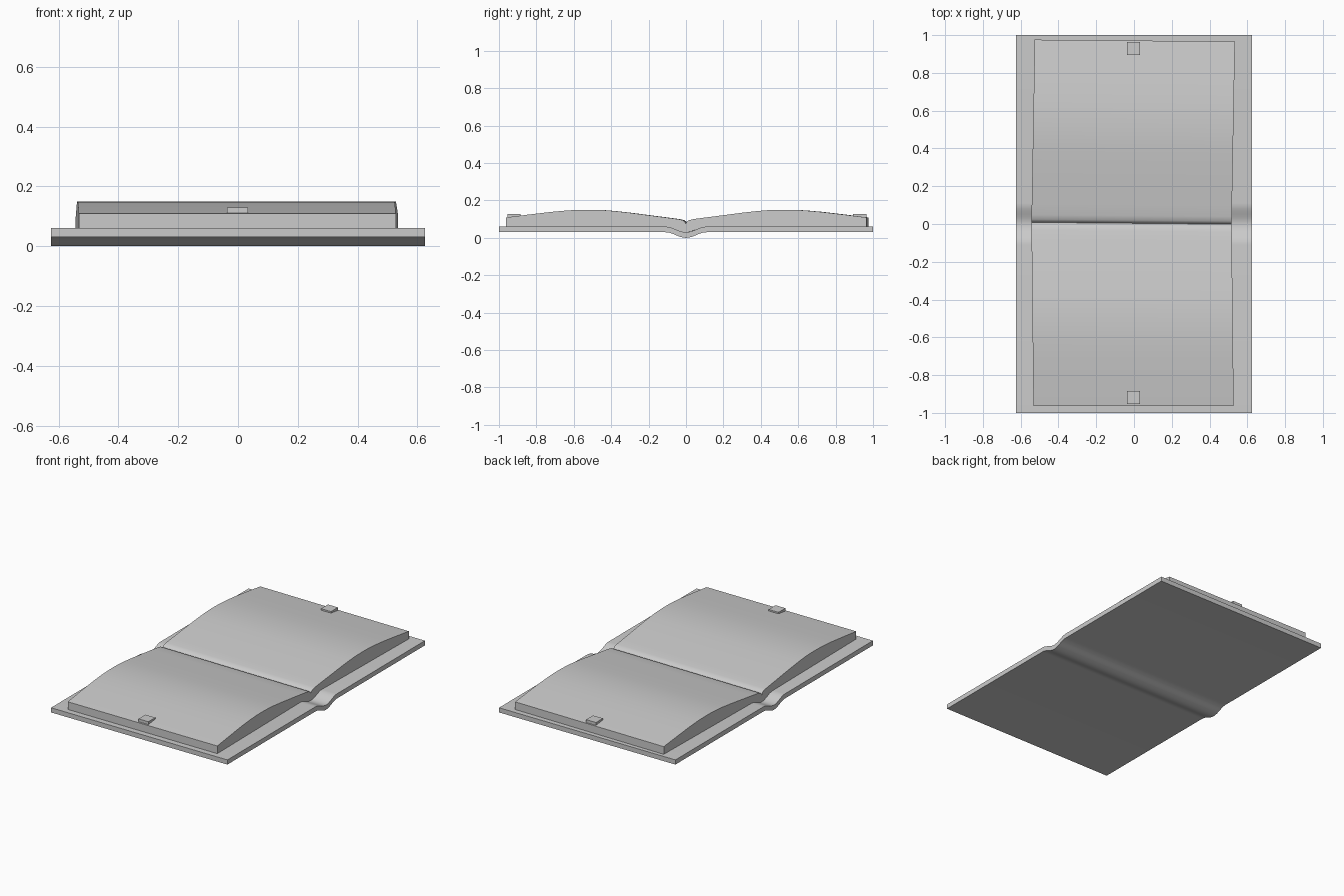
import bpy, bmesh, math

if "Cube" in bpy.data.objects:
    bpy.data.objects.remove(bpy.data.objects["Cube"])


def finish(obj, smooth=True):
    bpy.ops.object.select_all(action='DESELECT')
    obj.select_set(True)
    bpy.context.view_layer.objects.active = obj
    if smooth:
        bpy.ops.object.shade_smooth_by_angle(angle=math.radians(28))


def extrude_profile(name, profile, half_width, warp=lambda x, y: (x, y)):
    """Extrude a closed (y, z) outline along x, optionally skewed in plan."""
    bm = bmesh.new()
    rings = []
    for x in (-half_width, half_width):
        rings.append([bm.verts.new((*warp(x, y), z)) for y, z in profile])
    n = len(profile)
    for i in range(n):
        j = (i + 1) % n
        bm.faces.new((rings[0][i], rings[0][j], rings[1][j], rings[1][i]))
    bm.faces.new(rings[0])
    bm.faces.new(rings[1][::-1])
    bmesh.ops.recalc_face_normals(bm, faces=bm.faces)
    mesh = bpy.data.meshes.new(name)
    bm.to_mesh(mesh)
    bm.free()
    obj = bpy.data.objects.new(name, mesh)
    bpy.context.collection.objects.link(obj)
    finish(obj)


def sag(y):
    """Rounded dip of the cover at the spine."""
    return 0.015 * (1 + math.cos(math.pi * min(abs(y) / 0.11, 1)))


# Cover with curved spine
ys = [-1.0] + [0.11 * i / 8 for i in range(-8, 9)] + [1.0]
cover = [(y, 0.06 - sag(y)) for y in ys] + [(y, 0.03 - sag(y)) for y in reversed(ys)]
extrude_profile("cover", cover, 0.625)

# Page blocks: gently domed, dipping into the gutter, slightly skewed in plan
page_top = [(0.0, 0.075), (0.006, 0.086), (0.016, 0.094), (0.04, 0.1), (0.1, 0.108),
            (0.2, 0.121), (0.3, 0.134), (0.38, 0.143), (0.44, 0.148), (0.5, 0.15),
            (0.56, 0.15), (0.63, 0.147), (0.72, 0.139), (0.84, 0.125), (0.967, 0.109)]
page_bottom = [(0.967, 0.06)] + [(y, 0.06 - sag(y)) for y in (0.11, 0.08, 0.05, 0.025, 0.0)]


def skew_back(x, y):
    return x - 0.013 + 0.018 * y, y + 0.004 - 0.009 * x


def skew_front(x, y):
    return x - 0.013 - 0.011 * y, y + 0.004 - 0.009 * x * (1 + y / 0.967)


for side, warp, name in ((1, skew_back, "pages_back"), (-1, skew_front, "pages_front")):
    outline = [(side * y, z) for y, z in page_top + page_bottom]
    extrude_profile(name, outline, 0.53, warp)

# Small tabs on the outer page edges
for y, name in ((0.929, "tab_back"), (-0.919, "tab_front")):
    bpy.ops.mesh.primitive_cube_add(size=1, location=(-0.002, y, 0.118))
    tab = bpy.context.object
    tab.name = name
    tab.scale = (0.07, 0.07, 0.021)
